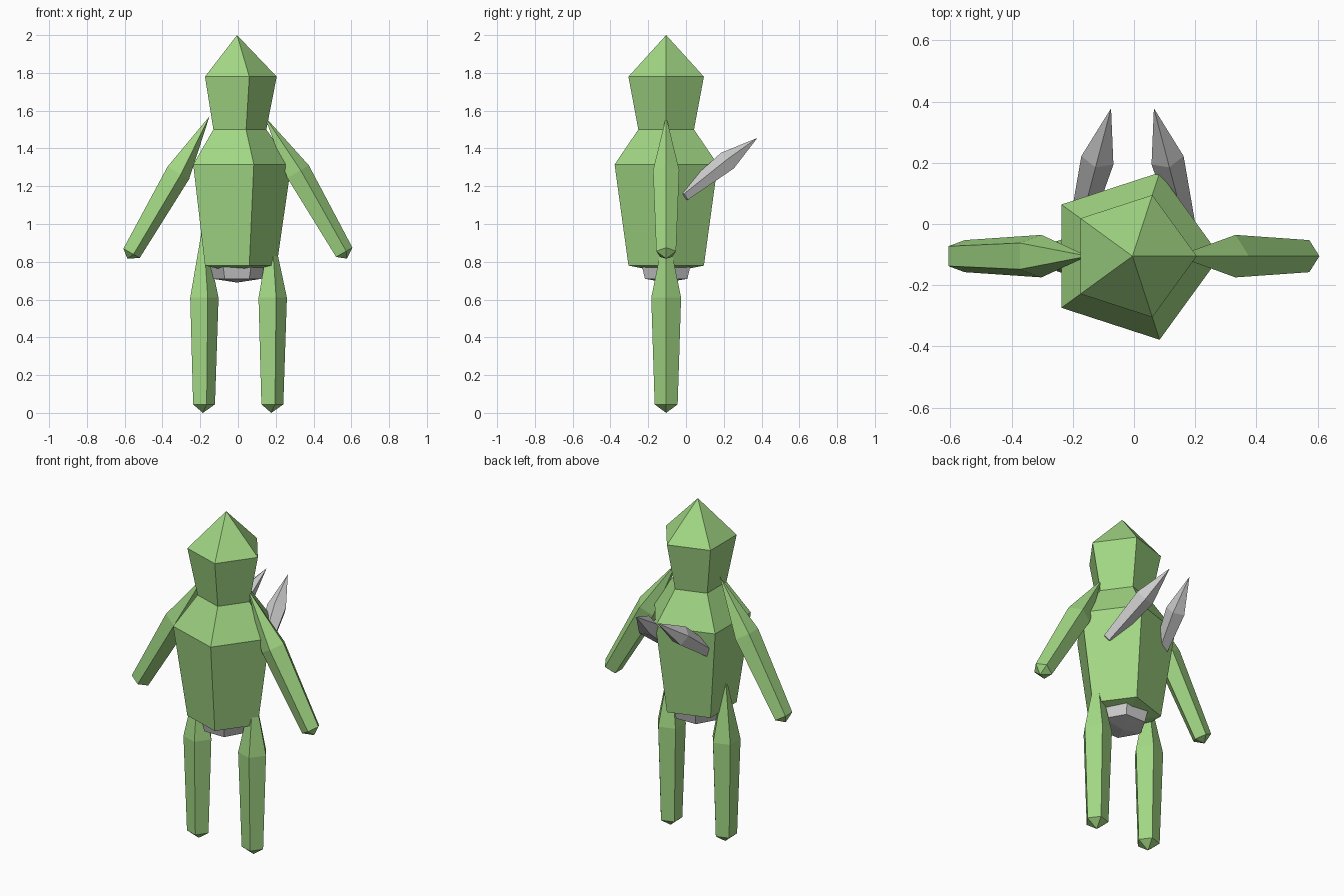
import bpy
import math
from mathutils import Vector

if "Cube" in bpy.data.objects:
    bpy.data.objects.remove(bpy.data.objects["Cube"])

green = bpy.data.materials.new("green")
green.diffuse_color = (0.36, 0.68, 0.23, 1)
green.use_nodes = True
green.node_tree.nodes["Principled BSDF"].inputs["Base Color"].default_value = green.diffuse_color


def spindle(name, start, axis, rings, side, sides=5, mat=None):
    """Faceted solid: rings of (distance along axis, radius), pointed at both ends."""
    start, axis = Vector(start), Vector(axis).normalized()
    u = Vector(side)
    u = (u - axis * u.dot(axis)).normalized()   # direction of the first corner
    v = axis.cross(u)
    verts = [start + axis * rings[0][0]]
    for d, r in rings[1:-1]:
        for i in range(sides):
            a = math.tau * i / sides
            verts.append(start + axis * d + (u * math.cos(a) + v * math.sin(a)) * r)
    verts.append(start + axis * rings[-1][0])
    last = len(verts) - 1
    faces = []
    n = len(rings) - 2
    for i in range(sides):
        j = (i + 1) % sides
        faces.append((0, 1 + j, 1 + i))
        for k in range(n - 1):
            a, b = 1 + k * sides, 1 + (k + 1) * sides
            faces.append((a + i, a + j, b + j, b + i))
        e = 1 + (n - 1) * sides
        faces.append((e + i, e + j, last))
    mesh = bpy.data.meshes.new(name)
    mesh.from_pydata(verts, [], faces)
    ob = bpy.data.objects.new(name, mesh)
    bpy.context.collection.objects.link(ob)
    if mat:
        mesh.materials.append(mat)
    return ob


CX, CY = -0.005, -0.105   # body centre line
X, UP = (1, 0, 0), (0, 0, 1)

# Torso and pointed head in one five-sided form
spindle("body", (CX, CY, 0), UP,
        [(0.74, 0), (0.78, 0.21), (1.315, 0.287), (1.5, 0.155), (1.78, 0.21), (2.0, 0)],
        X, mat=green)

# Six-sided grey pelvis under the torso
spindle("pelvis", (CX, CY, 0), UP,
        [(0.69, 0), (0.71, 0.13), (0.785, 0.15), (0.83, 0)], X, sides=6)

for s, label in ((1, "right"), (-1, "left")):
    # Arms slope outward from the shoulders
    spindle(label + "_arm", (CX + s * 0.146, CY, 1.57), (s * 0.5, 0, -0.866),
            [(0, 0), (0.342, 0.073), (0.834, 0.055), (0.87, 0)], X, mat=green)
    # Legs hang straight down
    spindle(label + "_leg", (CX + s * 0.181, CY, 1.0), (0, 0, -1),
            [(0, 0), (0.39, 0.083), (0.955, 0.064), (1.0, 0)], X, mat=green)
    # Grey back spikes, from tip down into the torso
    spindle(label + "_back_spike", (CX + s * 0.07, 0.378, 1.456), (s * 0.042, -0.16, -0.125),
            [(0, 0), (0.207, 0.057), (0.505, 0.036), (0.525, 0)], UP)
